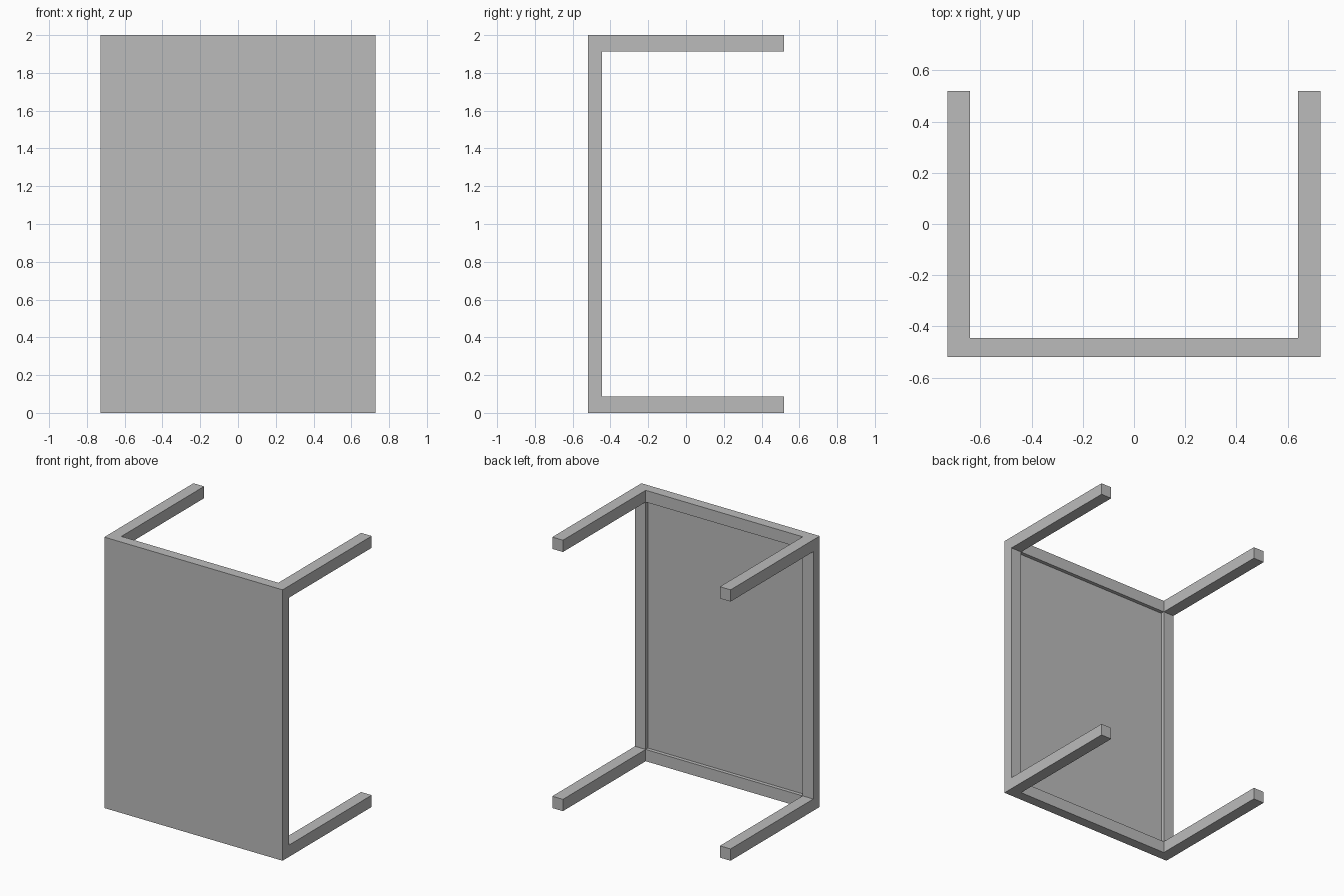
import bpy
import bmesh
from mathutils import Matrix, Vector

cube = bpy.data.objects.get("Cube")
if cube:
    bpy.data.objects.remove(cube, do_unlink=True)

WIDTH, DEPTH, HEIGHT = 1.456, 1.04, 2.0
SLAB = 0.075      # thickness of the top with its rim
BEAM = 0.087      # width of rim and legs
RECESS = 0.027    # how far the panel sits below the rim

grey = bpy.data.materials.new("plain grey")
grey.use_nodes = True
colour = (0.5, 0.5, 0.5, 1)
grey.diffuse_color = colour
grey.node_tree.nodes["Principled BSDF"].inputs["Base Color"].default_value = colour

# Table top standing on its edge
bm = bmesh.new()
centre = Vector((0, (SLAB - DEPTH) / 2, HEIGHT / 2))
bmesh.ops.create_cube(bm, size=1, matrix=Matrix.Translation(centre)
                      @ Matrix.Diagonal((WIDTH, SLAB, HEIGHT, 1)))

# Cut the rim lines
inner_x, inner_z = WIDTH / 2 - BEAM, HEIGHT / 2 - BEAM
for side in (-1, 1):
    for offset, normal in (((side * inner_x, 0, 0), (1, 0, 0)),
                           ((0, 0, side * inner_z), (0, 0, 1))):
        bmesh.ops.bisect_plane(bm, geom=bm.verts[:] + bm.edges[:] + bm.faces[:],
                               plane_co=centre + Vector(offset), plane_no=normal)


def push(face, distance):
    """Extrude one face along y."""
    result = bmesh.ops.extrude_discrete_faces(bm, faces=[face])
    bmesh.ops.translate(bm, verts=result["faces"][0].verts, vec=(0, distance, 0))


# Four legs at the corners, sunken panel in the middle
bm.normal_update()
for face in [f for f in bm.faces if f.normal.y > 0.9]:
    place = face.calc_center_median() - centre
    outside_x, outside_z = abs(place.x) > inner_x, abs(place.z) > inner_z
    if outside_x and outside_z:
        push(face, DEPTH - SLAB)
    elif not outside_x and not outside_z:
        push(face, -RECESS)

# Merge flat regions and finish
bmesh.ops.remove_doubles(bm, verts=bm.verts[:], dist=0.0001)
bmesh.ops.dissolve_limit(bm, angle_limit=0.01, verts=bm.verts[:], edges=bm.edges[:])
bmesh.ops.recalc_face_normals(bm, faces=bm.faces[:])
mesh = bpy.data.meshes.new("table")
bm.to_mesh(mesh)
bm.free()
mesh.materials.append(grey)
table = bpy.data.objects.new("table", mesh)
bpy.context.collection.objects.link(table)
